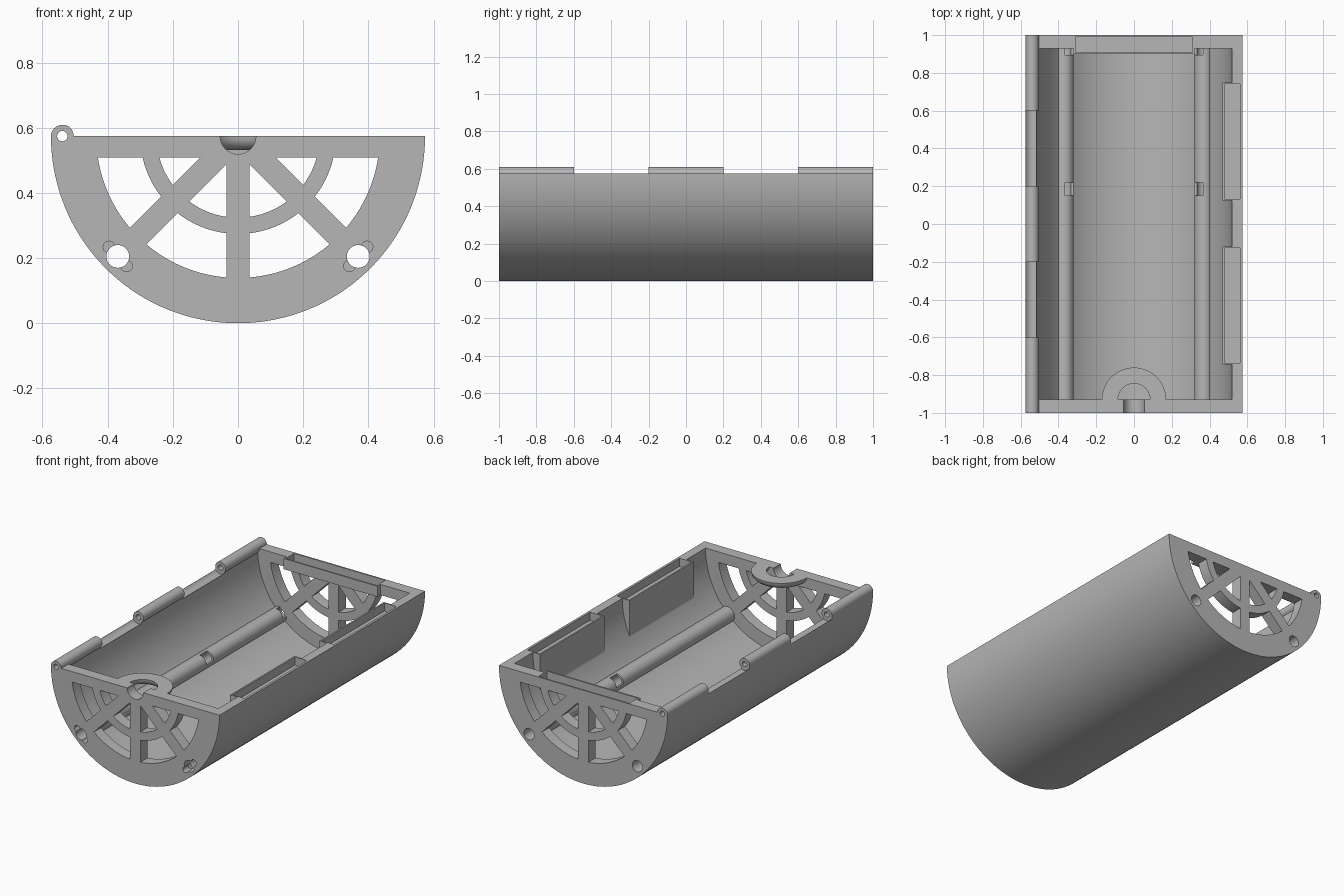
import bpy, bmesh
from math import sin, cos, asin, acos, radians, pi
from mathutils import Matrix, Vector

if "Cube" in bpy.data.objects:
    bpy.data.objects.remove(bpy.data.objects["Cube"])

R = 0.574            # outer radius, also the height of the rim
INNER = 0.518
PLATE = 0.93         # inner face of the end plates

grey = bpy.data.materials.new("plain grey")
grey.use_nodes = True
grey.diffuse_color = (0.47, 0.47, 0.47, 1)
grey.node_tree.nodes["Principled BSDF"].inputs["Base Color"].default_value = grey.diffuse_color


def arc(cx, cz, r, a0=0.0, a1=2 * pi, n=32):
    """Points of an arc; angles run from +x downwards."""
    count = n if a1 - a0 > 6.2 else n + 1
    return [(cx + r * cos(a0 + (a1 - a0) * i / n), cz - r * sin(a0 + (a1 - a0) * i / n))
            for i in range(count)]


def rect(x0, x1, z0, z1):
    return [(x0, z0), (x1, z0), (x1, z1), (x0, z1)]


def finish(name, bm):
    bmesh.ops.recalc_face_normals(bm, faces=bm.faces)
    mesh = bpy.data.meshes.new(name)
    bm.to_mesh(mesh)
    bm.free()
    mesh.materials.append(grey)
    obj = bpy.data.objects.new(name, mesh)
    bpy.context.collection.objects.link(obj)
    return obj


def prism(name, pts, y0, y1):
    """Extrude an xz outline along y."""
    bm = bmesh.new()
    face = bm.faces.new([bm.verts.new((x, y0, z)) for x, z in pts])
    ext = bmesh.ops.extrude_face_region(bm, geom=[face])["geom"]
    moved = [v for v in ext if isinstance(v, bmesh.types.BMVert)]
    bmesh.ops.translate(bm, verts=moved, vec=(0, y1 - y0, 0))
    return finish(name, bm)


def cut(obj, cutters):
    """Subtract (outline, y0, y1) prisms from an object."""
    bpy.context.view_layer.objects.active = obj
    for outline, y0, y1 in cutters:
        tool = prism("cutter", outline, y0, y1)
        mod = obj.modifiers.new("cut", "BOOLEAN")
        mod.operation, mod.solver, mod.object = "DIFFERENCE", "EXACT", tool
        bpy.ops.object.modifier_apply(modifier=mod.name)
        bpy.data.objects.remove(tool)
    return obj


def web_cells():
    """Openings between the spokes and the ring of the end grilles."""
    cells = []
    spokes = [(0, 0.065), (pi / 4, 0.036), (pi / 2, 0.035)]
    for (a0, w0), (a1, w1) in zip(spokes, spokes[1:]):
        def edge(r, back=False):
            pts = arc(0, R, r, a0 + asin(w0 / r), a1 - asin(w1 / r), 10)
            return pts[::-1] if back else pts
        tip = Matrix(((-sin(a0), cos(a0)), (sin(a1), -cos(a1)))).inverted() @ Vector((w0, w1))
        for cell in (edge(0.25) + [(tip.x, R - tip.y)], edge(0.435) + edge(0.30, True)):
            cells += [cell, [(-x, z) for x, z in cell]]
    return cells


# Shared cutters
TX, TZ = 0.369, R - 0.369          # guide tube centre
HX = -0.539                        # hinge axis
tube_holes = [(arc(s * TX, TZ, 0.035), -1.1, 1.1) for s in (-1, 1)]
pin_hole = (arc(HX, R, 0.016, n=20), -1.1, 1.1)
side_spans = [(-0.745, -0.12), (0.125, 0.75)]
side_pockets = [(rect(0.478, 0.56, R - 0.05, R + 0.1), a + 0.008, b - 0.008) for a, b in side_spans]
back_pocket = (rect(-0.31, 0.31, R - 0.05, R + 0.1), 0.91, 0.99)

# Half-round trough with end plates
trough = prism("trough", arc(0, R, R, 0, pi, 72), -1, 1)
hollow = arc(0, R, INNER, 0, pi, 72) + [(-INNER, R + 0.2), (INNER, R + 0.2)]
cuts = [(hollow, -PLATE, PLATE)]
cuts += [(cell, -1.1, 1.1) for cell in web_cells()]
cuts += tube_holes + side_pockets + [back_pocket, pin_hole]
cuts += [(arc(0, R, 0.055), -1.1, -0.9)]
cuts += [(arc(HX, R, 0.04), a, a + 0.4) for a in (-0.6, 0.2)]
for s in (-1, 1):                  # keyway lobes beside the front holes
    for k in (-1, 1):
        cuts.append((arc(s * (TX + k * 0.027), TZ + k * 0.029, 0.018, n=16), -1.1, -0.945))
cut(trough, cuts)
parts = [trough]

# Guide tubes with small windows
for side, s in (("left", 1), ("right", -1)):
    tube = prism(side + "_guide_tube", arc(s * TX, TZ, 0.049), -0.94, 0.94)
    window = rect(*sorted((s * 0.30, s * 0.366)), TZ, TZ + 0.1)
    bore = tube_holes[(s + 1) // 2]
    parts.append(cut(tube, [bore, (window, 0.15, 0.22), (window, 0.895, PLATE)]))

# Hinge knuckles
for name, y0 in (("front", -1), ("middle", -0.2), ("back", 0.6)):
    parts.append(cut(prism(name + "_hinge_knuckle", arc(HX, R, 0.035), y0, y0 + 0.4), [pin_hole]))

# Side latch housings, blending into the curved wall
for name, (y0, y1), pocket in zip(("front", "back"), side_spans, side_pockets):
    outline = arc(0, R, 0.564, 0, acos(0.468 / 0.564), 12) + [(0.468, R)]
    parts.append(cut(prism(name + "_side_housing", outline, y0, y1), [pocket]))

# Back latch housing
parts.append(cut(prism("back_housing", rect(-0.32, 0.32, R - 0.065, R), 0.90, 0.995), [back_pocket]))

# Half-ring cable collar behind the front notch
bm = bmesh.new()
ring = [bm.verts.new((x, -PLATE, z)) for x, z in arc(0.1275, R, 0.0425, 0, pi, 12)]
edges = [bm.edges.new((a, b)) for a, b in zip(ring, ring[1:] + ring[:1])]
bmesh.ops.spin(bm, geom=ring + edges, cent=(0, -PLATE, 0), axis=(0, 0, 1), angle=pi, steps=32)
parts.append(finish("cable_collar", bm))

bpy.ops.object.select_all(action="DESELECT")
for obj in parts:
    obj.select_set(True)
bpy.context.view_layer.objects.active = trough
bpy.ops.object.shade_smooth_by_angle(angle=radians(30))
